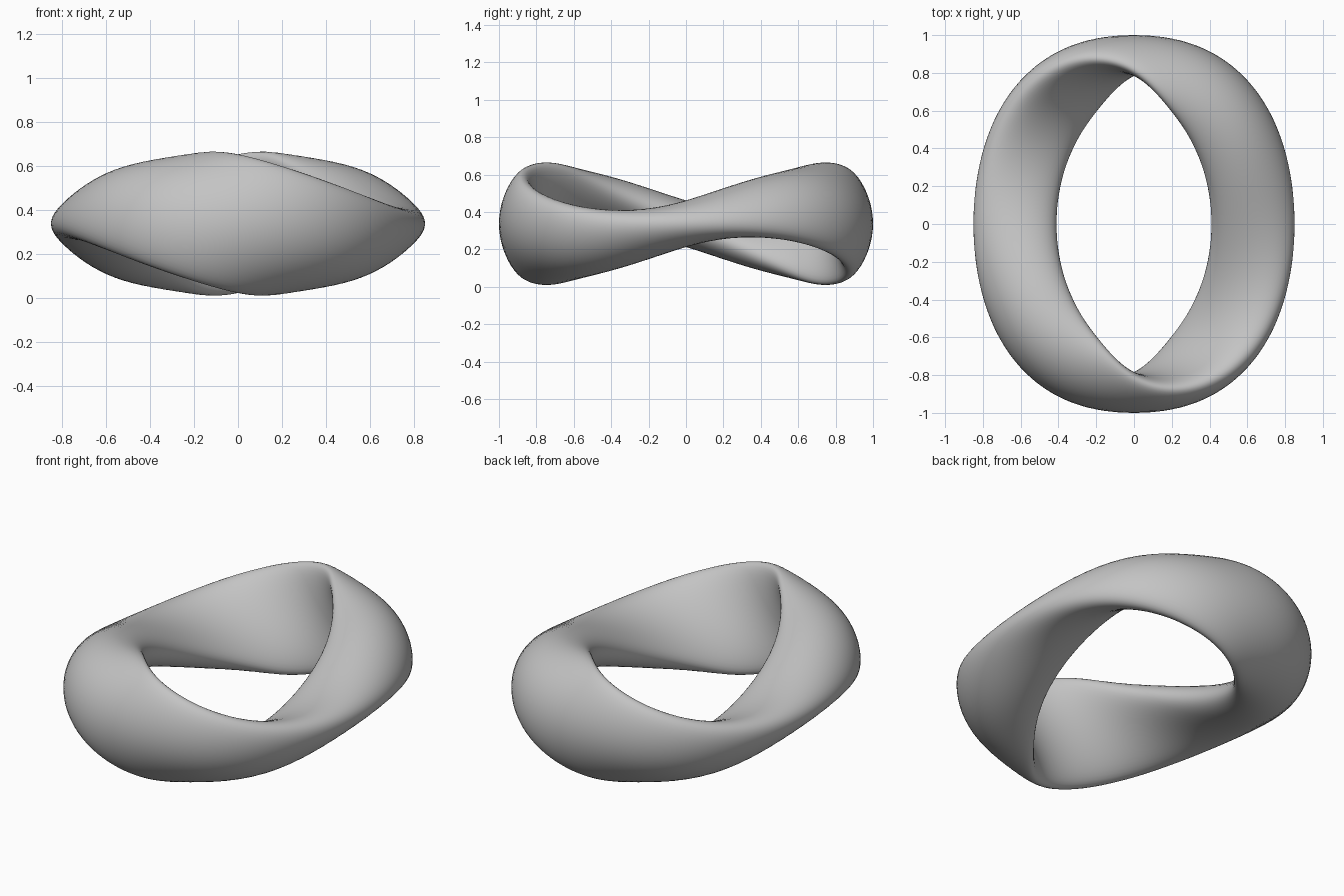
import bpy, bmesh
from math import sin, cos, pi
from mathutils import Vector

cube = bpy.data.objects.get("Cube")
if cube:
    bpy.data.objects.remove(cube, do_unlink=True)

# Plain grey surface
grey = bpy.data.materials.new("plain_grey")
grey.use_nodes = True
colour = (0.55, 0.55, 0.55, 1)
grey.diffuse_color = colour
grey.node_tree.nodes["Principled BSDF"].inputs["Base Color"].default_value = colour

RING_STEPS, SECTION_STEPS = 192, 48
RX, RY, MID_Z = 0.63, 0.895, 0.337
UP = Vector((0, 0, 1))


def section(t):
    """Curled elliptical section of the band, turned once as it goes round."""
    centre = Vector((RX * cos(t), RY * sin(t), MID_Z + 0.09 * sin(2 * t)))
    out = Vector((cos(t) / RX, sin(t) / RY, 0)).normalized()
    width = 0.2675 - 0.0475 * cos(2 * t)
    thick = 0.115 + 0.01 * cos(2 * t) + 0.014 * sin(2 * t) ** 2
    long_dir = UP * sin(t) - out * cos(t)
    short_dir = UP * cos(t) + out * sin(t)
    bulge = 0.08 * sin(t) * cos(t) ** 2
    for j in range(SECTION_STEPS):
        a = 2 * pi * j / SECTION_STEPS
        curl = 0.075 * sin(t) * cos(a) ** 2
        yield (centre + long_dir * width * cos(a)
               + short_dir * (thick * sin(a) + bulge - curl))


# Closed twisted band, skinned between neighbouring sections
bm = bmesh.new()
rings = [[bm.verts.new(p) for p in section(2 * pi * i / RING_STEPS)]
         for i in range(RING_STEPS)]
for i, ring in enumerate(rings):
    following = rings[(i + 1) % RING_STEPS]
    for j in range(SECTION_STEPS):
        k = (j + 1) % SECTION_STEPS
        face = bm.faces.new((ring[j], following[j], following[k], ring[k]))
        face.smooth = True
bmesh.ops.recalc_face_normals(bm, faces=bm.faces[:])

mesh = bpy.data.meshes.new("twisted_ring")
bm.to_mesh(mesh)
bm.free()
mesh.materials.append(grey)
bpy.context.collection.objects.link(bpy.data.objects.new("twisted_ring", mesh))
